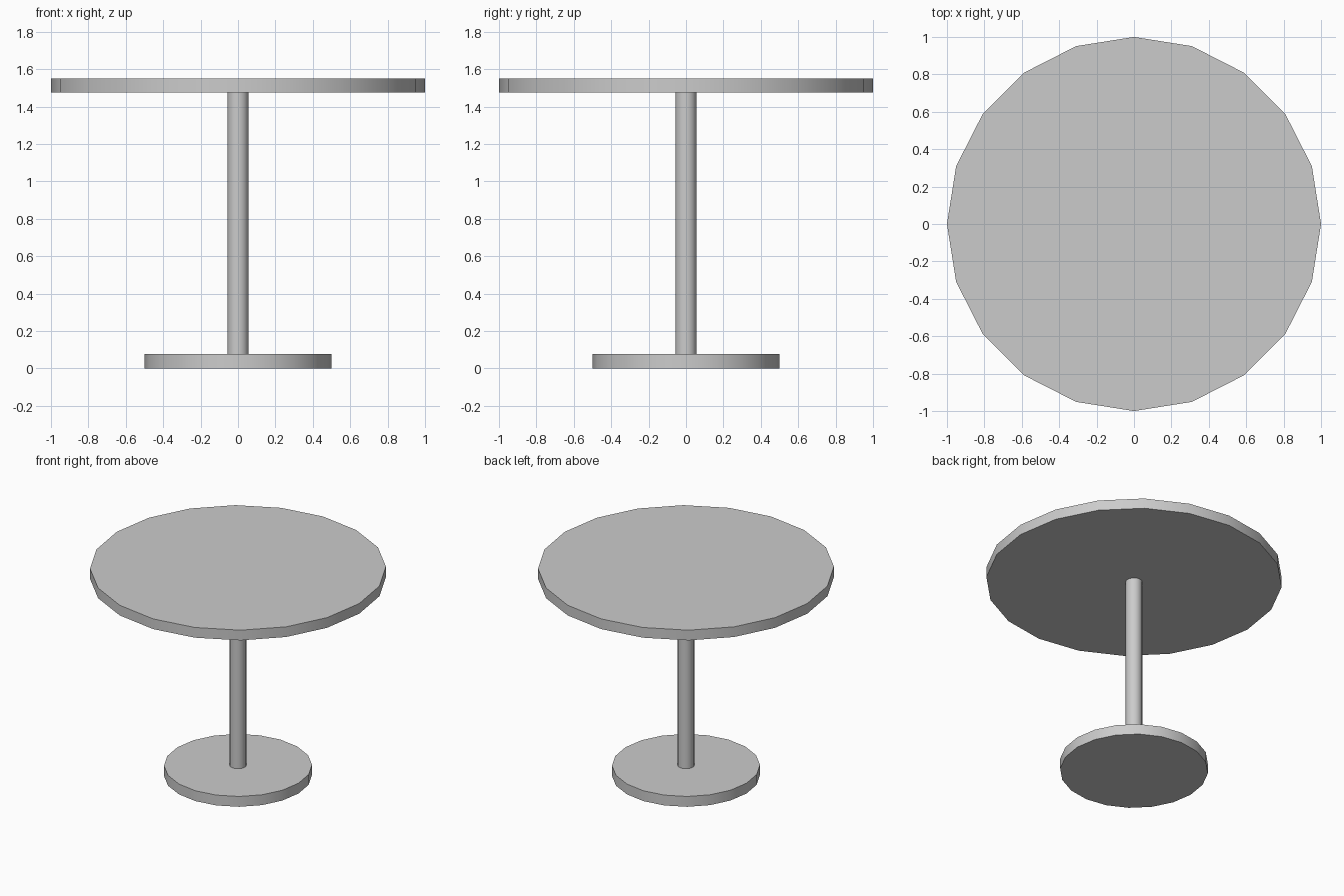
import bpy
import math

if "Cube" in bpy.data.objects:
    bpy.data.objects.remove(bpy.data.objects["Cube"])


def disc(name, radius, z0, z1, sides=20):
    # Upright prism with a corner on each axis and smooth-shaded side wall
    bpy.ops.mesh.primitive_cylinder_add(
        vertices=sides, radius=radius, depth=z1 - z0,
        location=(0, 0, (z0 + z1) / 2))
    obj = bpy.context.object
    obj.name = name
    bpy.ops.object.shade_smooth_by_angle(angle=math.radians(30))
    return obj


BASE_TOP, TOP_BOTTOM, TOP = 0.077, 1.474, 1.55

disc("base", 0.5, 0, BASE_TOP)
disc("column", 0.056, BASE_TOP, TOP_BOTTOM)
disc("table_top", 1.0, TOP_BOTTOM, TOP)
